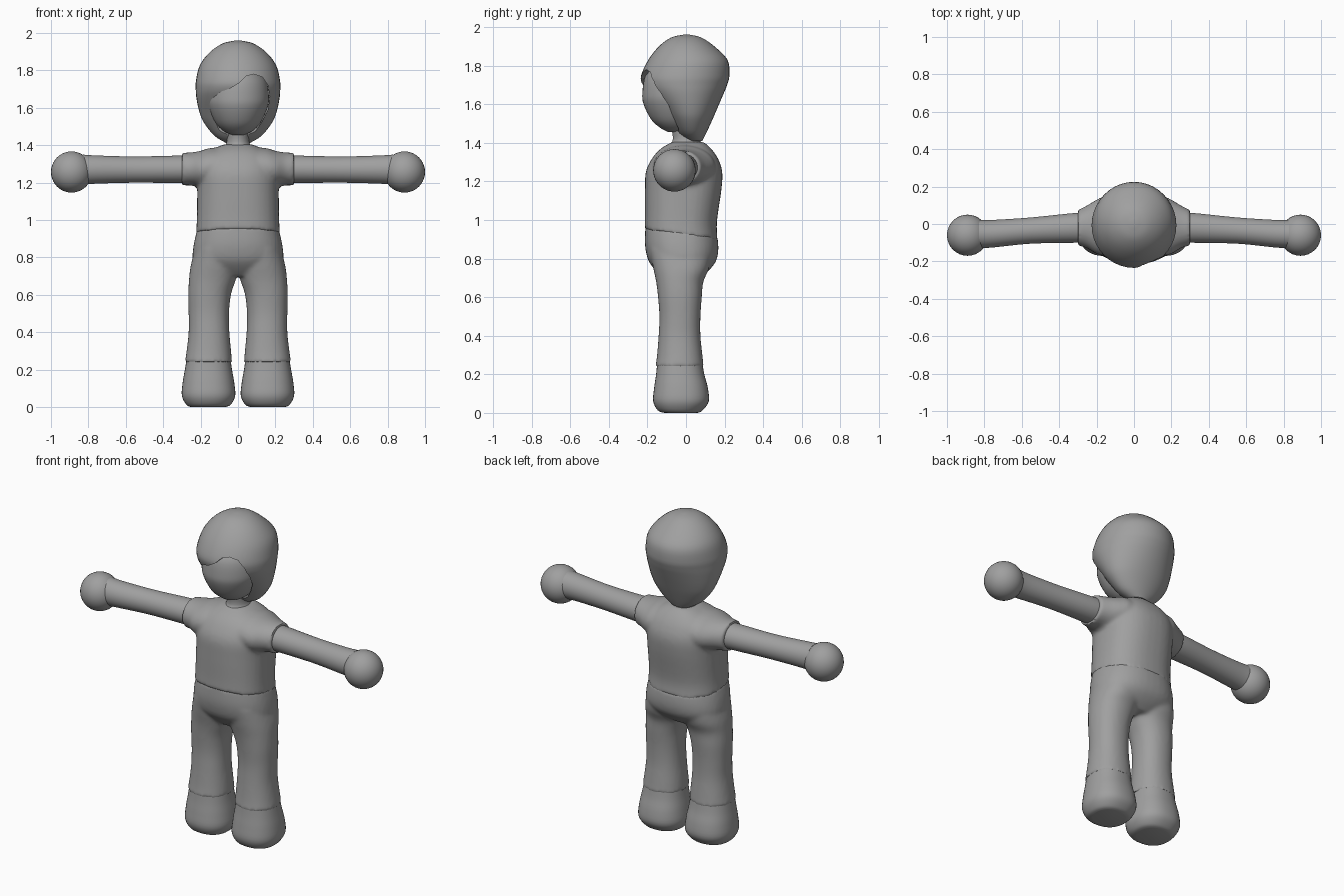
import bpy, bmesh, math
from mathutils import Matrix

default = bpy.data.objects.get("Cube")
if default:
    bpy.data.objects.remove(default, do_unlink=True)

grey = bpy.data.materials.new("plain grey")
grey.use_nodes = True
tone = (0.35, 0.35, 0.35, 1)
grey.diffuse_color = tone
grey.node_tree.nodes["Principled BSDF"].inputs["Base Color"].default_value = tone


def smooth_rows(rows, steps=4):
    """Catmull-Rom interpolation between section rows."""
    result = []
    for i in range(len(rows) - 1):
        before, start = rows[max(i - 1, 0)], rows[i]
        end, after = rows[i + 1], rows[min(i + 2, len(rows) - 1)]
        for s in range(steps):
            t = s / steps
            result.append([
                b + 0.5 * t * (c - a + t * (2 * a - 5 * b + 4 * c - d + t * (3 * (b - c) + d - a)))
                for a, b, c, d in zip(before, start, end, after)])
    return result + [rows[-1]]


def loft(bm, rows, along="z", power=2.0, sides=40):
    """Closed tube of oval sections; each row is (position, low, high, front, back)."""
    rings = []
    for pos, low, high, front, back in smooth_rows(rows):
        ring = []
        for k in range(sides):
            angle = math.tau * k / sides
            c, s = math.cos(angle), math.sin(angle)
            u = (low + high) / 2 + (high - low) / 2 * math.copysign(abs(c) ** (2 / power), c)
            y = (front + back) / 2 + (back - front) / 2 * math.copysign(abs(s) ** (2 / power), s)
            ring.append(bm.verts.new((u, y, pos) if along == "z" else (pos, y, u)))
        rings.append(ring)
    for lower, upper in zip(rings, rings[1:]):
        for k in range(sides):
            n = (k + 1) % sides
            bm.faces.new((lower[k], lower[n], upper[n], upper[k]))
    bm.faces.new(rings[0])
    bm.faces.new(rings[-1])


def even(rows):
    """Rows (z, half width, front, back) made into left-right symmetric sections."""
    return [(z, -half, half, front, back) for z, half, front, back in rows]


def mirrored(rows, side, along="z"):
    if side > 0:
        return rows
    if along == "x":
        return [(-x, *rest) for x, *rest in rows]
    return [(z, -high, -low, front, back) for z, low, high, front, back in rows]


def finish(bm, name, voxel=0, cutter=None, angle=40):
    bmesh.ops.recalc_face_normals(bm, faces=bm.faces)
    mesh = bpy.data.meshes.new(name)
    bm.to_mesh(mesh)
    bm.free()
    mesh.materials.append(grey)
    obj = bpy.data.objects.new(name, mesh)
    bpy.context.collection.objects.link(obj)
    bpy.ops.object.select_all(action="DESELECT")
    obj.select_set(True)
    bpy.context.view_layer.objects.active = obj
    if voxel:
        remesh = obj.modifiers.new("blend", "REMESH")
        remesh.mode = "VOXEL"
        remesh.voxel_size = voxel
        relax = obj.modifiers.new("relax", "SMOOTH")
        relax.iterations = 5
    if cutter:
        cut = obj.modifiers.new("opening", "BOOLEAN")
        cut.operation = "DIFFERENCE"
        cut.solver = "EXACT"
        cut.object = cutter
    if voxel or cutter:
        bpy.ops.object.convert(target="MESH")
    bpy.ops.object.shade_smooth_by_angle(angle=math.radians(angle))
    return obj


SIDES = ((1, "left"), (-1, "right"))

# Shirt: torso and short sleeves blended together
sleeve = [(0.05, 1.17, 1.39, -0.17, 0.15), (0.15, 1.17, 1.385, -0.17, 0.15),
          (0.2, 1.175, 1.37, -0.16, 0.13), (0.25, 1.185, 1.362, -0.13, 0.1),
          (0.3, 1.185, 1.36, -0.115, 0.075)]
bm = bmesh.new()
loft(bm, even([(0.92, 0.225, -0.215, 0.165), (1, 0.22, -0.213, 0.16),
               (1.15, 0.218, -0.213, 0.183), (1.25, 0.217, -0.208, 0.188),
               (1.32, 0.2, -0.175, 0.165), (1.37, 0.15, -0.13, 0.13),
               (1.405, 0.075, -0.07, 0.09)]), power=2.4)
for v in bm.verts:
    v.co.z -= 0.14 * v.co.y * max(0, (1.1 - v.co.z) / 0.18)
for side, label in SIDES:
    loft(bm, mirrored(sleeve, side, "x"), "x")
finish(bm, "shirt", voxel=0.011)

# Trousers: hips and two flared legs blended together
leg = [(0.24, 0.032, 0.284, -0.158, 0.092), (0.3, 0.037, 0.275, -0.15, 0.085),
       (0.4, 0.046, 0.264, -0.142, 0.075), (0.5, 0.048, 0.264, -0.138, 0.075),
       (0.6, 0.038, 0.266, -0.145, 0.082), (0.68, 0.012, 0.262, -0.155, 0.09),
       (0.75, -0.01, 0.254, -0.17, 0.12), (0.85, -0.02, 0.23, -0.19, 0.14)]
bm = bmesh.new()
loft(bm, even([(0.7, 0.11, -0.12, 0.07), (0.74, 0.2, -0.16, 0.12),
               (0.79, 0.24, -0.195, 0.157), (0.86, 0.238, -0.213, 0.168),
               (0.94, 0.22, -0.21, 0.163)]), power=2.3)
for v in bm.verts:
    v.co.z -= 0.14 * v.co.y * max(0, (v.co.z - 0.8) / 0.14)
for side, label in SIDES:
    loft(bm, mirrored(leg, side), power=2.2)
finish(bm, "trousers", voxel=0.011)

# Arms, hands and feet
arm = [(0.2, 1.2, 1.345, -0.1, 0.06), (0.3, 1.198, 1.345, -0.1, 0.06),
       (0.55, 1.2, 1.34, -0.105, 0.035), (0.75, 1.195, 1.345, -0.125, 0.022),
       (0.83, 1.19, 1.35, -0.13, 0.022)]
foot = [(0, 0.07, 0.25, -0.11, 0.06), (0.012, 0.04, 0.275, -0.145, 0.085),
        (0.06, 0.015, 0.3, -0.17, 0.118), (0.13, 0.02, 0.296, -0.165, 0.113),
        (0.2, 0.032, 0.284, -0.155, 0.095), (0.27, 0.042, 0.272, -0.148, 0.083)]
for side, label in SIDES:
    bm = bmesh.new()
    loft(bm, mirrored(arm, side, "x"), "x")
    finish(bm, label + "_arm")
    bm = bmesh.new()
    bmesh.ops.create_uvsphere(bm, u_segments=32, v_segments=20, radius=0.11,
                              matrix=Matrix.Translation((side * 0.89, -0.06, 1.257)))
    finish(bm, label + "_hand")
    bm = bmesh.new()
    loft(bm, mirrored(foot, side), power=2.3)
    finish(bm, label + "_foot")

# Neck and head
bm = bmesh.new()
loft(bm, even([(1.35, 0.1, -0.125, 0.1), (1.385, 0.078, -0.09, 0.09),
               (1.42, 0.06, -0.068, 0.07), (1.5, 0.058, -0.08, 0.05)]))
finish(bm, "neck")
bm = bmesh.new()
loft(bm, even([(1.455, 0.03, -0.09, 0), (1.475, 0.075, -0.13, 0.03),
               (1.52, 0.12, -0.18, 0.07), (1.6, 0.157, -0.22, 0.1),
               (1.66, 0.165, -0.226, 0.1), (1.75, 0.15, -0.21, 0.1),
               (1.82, 0.1, -0.15, 0.1)]))
finish(bm, "head")

# Face opening under the side-swept fringe, cut out of the hair
outline = [(-0.1, 1.35), (-0.1, 1.48), (-0.125, 1.54), (-0.142, 1.61), (-0.13, 1.655),
           (-0.095, 1.685), (-0.04, 1.705), (0.01, 1.735), (0.045, 1.77), (0.085, 1.78),
           (0.13, 1.765), (0.16, 1.72), (0.17, 1.66), (0.16, 1.59), (0.13, 1.53),
           (0.09, 1.47), (0.08, 1.35)]
bm = bmesh.new()
panel = bm.faces.new([bm.verts.new((x, -0.5, z)) for x, z in outline])
pushed = bmesh.ops.extrude_face_region(bm, geom=[panel])["geom"]
bmesh.ops.translate(bm, vec=(0, 0.46, 0),
                    verts=[g for g in pushed if isinstance(g, bmesh.types.BMVert)])
opening = finish(bm, "face_opening_cutter")
opening.hide_render = True
opening.hide_set(True)

# Hair: smooth bob tapering to the nape
bm = bmesh.new()
loft(bm, even([(1.41, 0.06, 0.01, 0.085), (1.45, 0.125, -0.04, 0.105),
               (1.52, 0.182, -0.09, 0.137), (1.58, 0.207, -0.135, 0.163),
               (1.65, 0.222, -0.195, 0.193), (1.7, 0.226, -0.228, 0.213),
               (1.75, 0.224, -0.232, 0.225), (1.83, 0.203, -0.195, 0.215),
               (1.9, 0.148, -0.14, 0.147), (1.945, 0.08, -0.078, 0.08),
               (1.96, 0.015, -0.015, 0.02)]))
finish(bm, "hair", cutter=opening)
bpy.data.objects.remove(opening, do_unlink=True)
